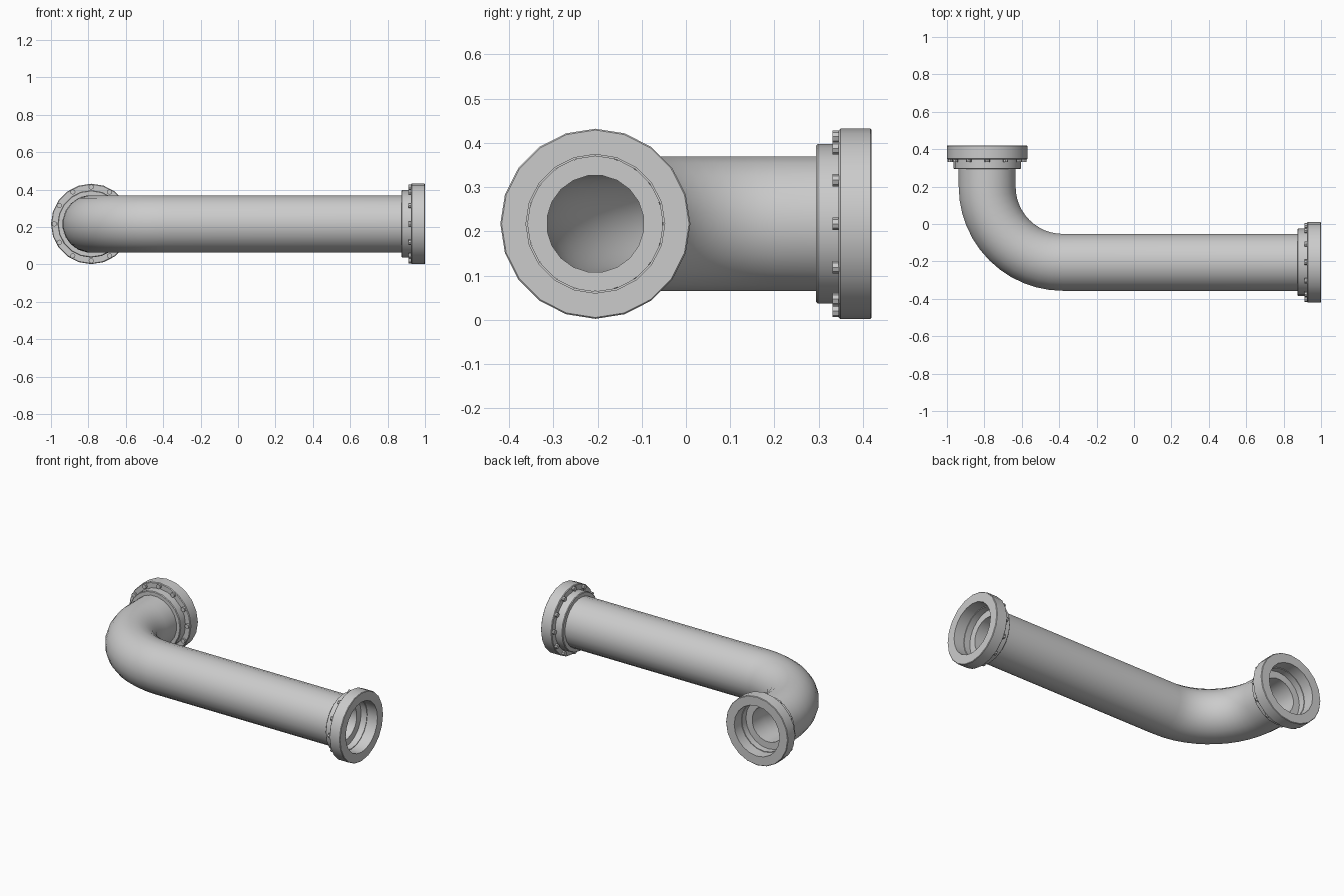
import bpy, bmesh, math
from mathutils import Vector, Matrix

if "Cube" in bpy.data.objects:
    bpy.data.objects.remove(bpy.data.objects["Cube"])

ZC, YC, XC = 0.217, -0.205, -0.785   # pipe axis: height, long leg y, short leg x
R_OUT, R_IN, BEND = 0.154, 0.11, 0.405


def finish(name, bm):
    bmesh.ops.recalc_face_normals(bm, faces=bm.faces)
    me = bpy.data.meshes.new(name)
    bm.to_mesh(me)
    bm.free()
    ob = bpy.data.objects.new(name, me)
    bpy.context.collection.objects.link(ob)
    bpy.ops.object.select_all(action='DESELECT')
    bpy.context.view_layer.objects.active = ob
    ob.select_set(True)
    bpy.ops.object.shade_smooth_by_angle(angle=math.radians(35))
    return ob


def skin(bm, loops):
    # join successive closed loops, wrapping last to first
    n = len(loops[0])
    for a, b in zip(loops, loops[1:] + loops[:1]):
        for i in range(n):
            j = (i + 1) % n
            bm.faces.new((a[i], a[j], b[j], b[i]))


def lathe(name, profile, sides, matrix):
    # closed (distance, radius) profile turned about local z
    bm = bmesh.new()
    loops = []
    for d, r in profile:
        loops.append([bm.verts.new(matrix @ Vector((r * math.cos(t), r * math.sin(t), d)))
                      for t in (2 * math.pi * i / sides for i in range(sides))])
    skin(bm, loops)
    return finish(name, bm)


def tube(name, path, sides):
    # thick-walled tube along a planar path of (point, tangent)
    bm = bmesh.new()
    def ring(p, t, r):
        s = t.cross(Vector((0, 0, 1)))
        return [bm.verts.new(p + r * (s * math.cos(a) + Vector((0, 0, 1)) * math.sin(a)))
                for a in (2 * math.pi * (i + 0.5) / sides for i in range(sides))]
    loops = [ring(p, t, R_OUT) for p, t in path]
    loops += [ring(p, t, R_IN) for p, t in reversed(path)]
    skin(bm, loops)
    return finish(name, bm)


# bent pipe
END = 0.11   # recess of the pipe end inside the flange
cx, cy = XC + BEND, YC + BEND
path = [(Vector((XC, 0.42 - END, ZC)), Vector((0, -1, 0)))]
for i in range(13):
    a = math.pi + math.pi / 2 * i / 12
    path.append((Vector((cx + BEND * math.cos(a), cy + BEND * math.sin(a), ZC)),
                 Vector((-math.sin(a), math.cos(a), 0))))
path.append((Vector((1 - END, YC, ZC)), Vector((1, 0, 0))))
tube("bent_pipe", path, 20)

# end fittings: local z points out of the opening, z = 0 at the flange face
ends = {
    "long_end": Matrix.Translation((1, YC, ZC)) @ Matrix.Rotation(math.pi / 2, 4, 'Y'),
    "short_end": Matrix.Translation((XC, 0.42, ZC)) @ Matrix.Rotation(-math.pi / 2, 4, 'X'),
}
for name, m in ends.items():
    lathe(name + "_flange", [(0, 0.157), (0, 0.212), (-0.003, 0.215), (-0.071, 0.215),
                             (-0.075, 0.211), (-0.075, 0.157)], 20, m)
    lathe(name + "_collar", [(-0.07, 0.153), (-0.07, 0.18), (-0.122, 0.18),
                             (-0.126, 0.176), (-0.126, 0.153)], 20, m)
    # ring of bolt heads on the back of the flange
    bm = bmesh.new()
    for i in range(12):
        a = math.pi / 6 * i
        bmesh.ops.create_cone(bm, cap_ends=True, segments=8, radius1=0.014, radius2=0.014, depth=0.024,
                              matrix=m @ Matrix.Translation((0.197 * math.cos(a), 0.197 * math.sin(a), -0.077)))
    finish(name + "_bolts", bm)
